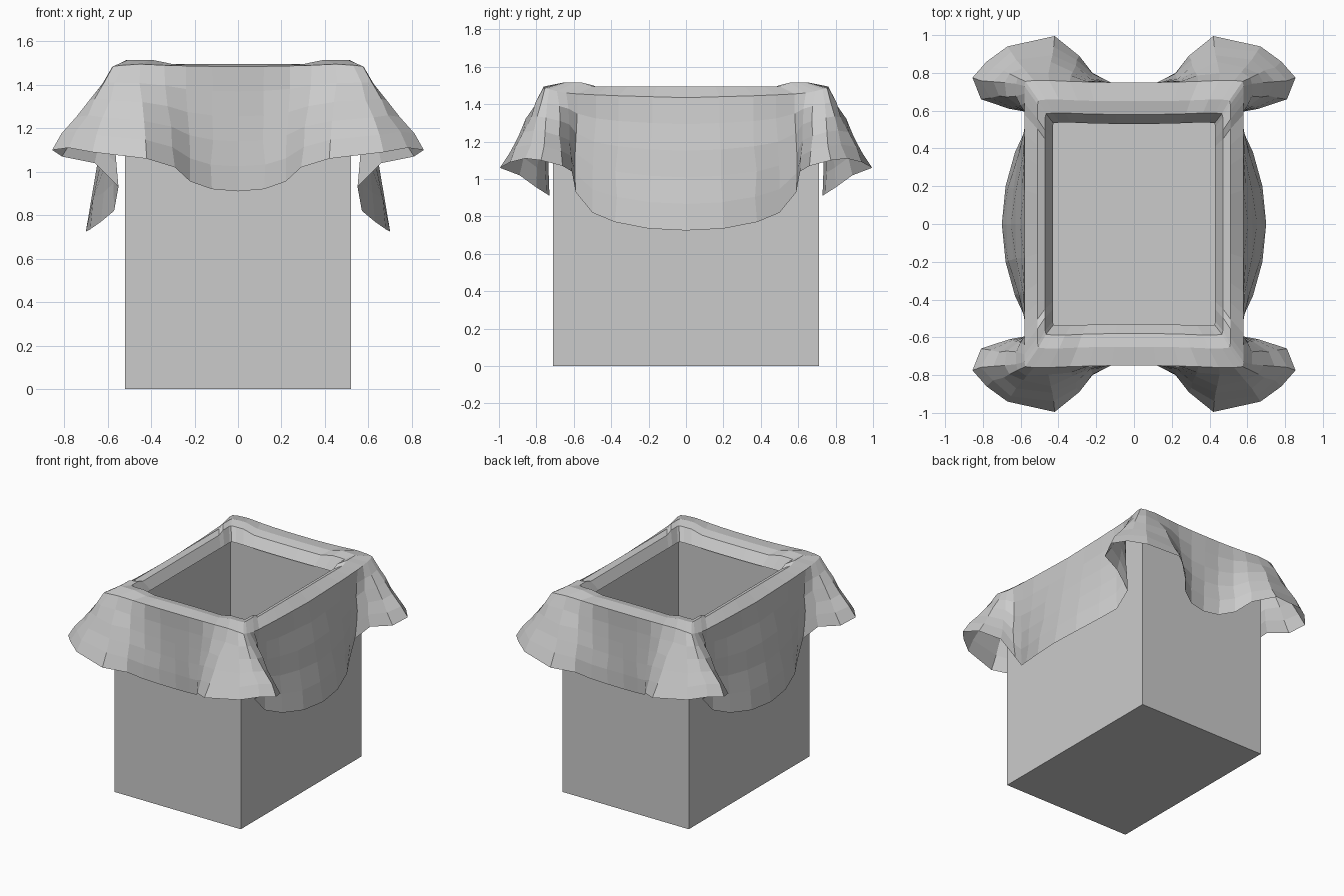
import bpy, bmesh, random
from mathutils import Vector

if "Cube" in bpy.data.objects:
    bpy.data.objects.remove(bpy.data.objects["Cube"])
random.seed(4)


def finish(bm, name):
    bmesh.ops.recalc_face_normals(bm, faces=bm.faces)
    me = bpy.data.meshes.new(name)
    bm.to_mesh(me)
    bm.free()
    ob = bpy.data.objects.new(name, me)
    bpy.context.collection.objects.link(ob)
    return ob


# Open box: outer shell, wall top and recessed floor
bm = bmesh.new()
rings = []
for x, y, z in [(.52, .71, 0), (.52, .71, 1.41), (.445, .55, 1.41), (.445, .55, .06)]:
    rings.append([bm.verts.new((sx * x, sy * y, z))
                  for sx, sy in [(-1, -1), (1, -1), (1, 1), (-1, 1)]])
for a, b in zip(rings, rings[1:]):
    for i in range(4):
        j = (i + 1) % 4
        bm.faces.new((a[i], a[j], b[j], b[i]))
bm.faces.new(rings[0])
bm.faces.new(rings[-1])
finish(bm, "hamper_box")

# One quarter of the draped cloth, from the end centre round to the side centre:
# (point on the outer rim edge, point on the hem)
columns = [
    ((0, .75, 1.485), (0, .73, .91)),
    ((.12, .75, 1.485), (.12, .745, .92)),
    ((.24, .752, 1.487), (.22, .80, .955)),
    ((.34, .755, 1.49), (.29, .89, 1.02)),
    ((.45, .76, 1.495), (.42, .995, 1.06)),
    ((.53, .76, 1.49), (.67, .94, 1.09)),
    ((.575, .755, 1.485), (.78, .86, 1.11)),
    ((.58, .73, 1.48), (.855, .775, 1.10)),
    ((.58, .69, 1.47), (.81, .66, 1.07)),
    ((.58, .64, 1.46), (.66, .61, 1.04)),
    ((.58, .58, 1.455), (.55, .59, .93)),
    ((.58, .48, 1.45), (.57, .50, .82)),
    ((.58, .36, 1.445), (.63, .38, .77)),
    ((.58, .18, 1.44), (.68, .20, .735)),
    ((.58, 0, 1.435), (.70, 0, .725)),
]
ROWS = 5
bm = bmesh.new()
grid = []
for i, (rim, hem) in enumerate(columns):
    rim, hem = Vector(rim), Vector(hem)
    corner = 4 <= i <= 8
    top = 1.515 if 4 <= i <= 9 else 1.495
    # inner lip and flat rim
    col = [Vector((rim.x * .43 / .58, rim.y * .53 / .75, 1.41)),
           Vector((rim.x * .47 / .58, rim.y * .58 / .75, top - .015)),
           Vector((rim.x * .51 / .58, rim.y * .65 / .75, top)),
           rim]
    # hanging skirt with small creases
    for r in range(1, ROWS + 1):
        p = rim.lerp(hem, r / ROWS)
        if r < ROWS and 0 < i < len(columns) - 1:
            amp = .012 if corner else .007
            p.x = max(p.x + random.uniform(-amp, amp), .01)
            p.y = max(p.y + random.uniform(-amp, amp), .01)
        col.append(p)
    grid.append([bm.verts.new(p) for p in col])
for a, b in zip(grid, grid[1:]):
    for k in range(len(a) - 1):
        bm.faces.new((a[k], a[k + 1], b[k + 1], b[k]))
cloth = finish(bm, "draped_liner")
mirror = cloth.modifiers.new("mirror", 'MIRROR')
mirror.use_axis = (True, True, False)
mirror.merge_threshold = .002
